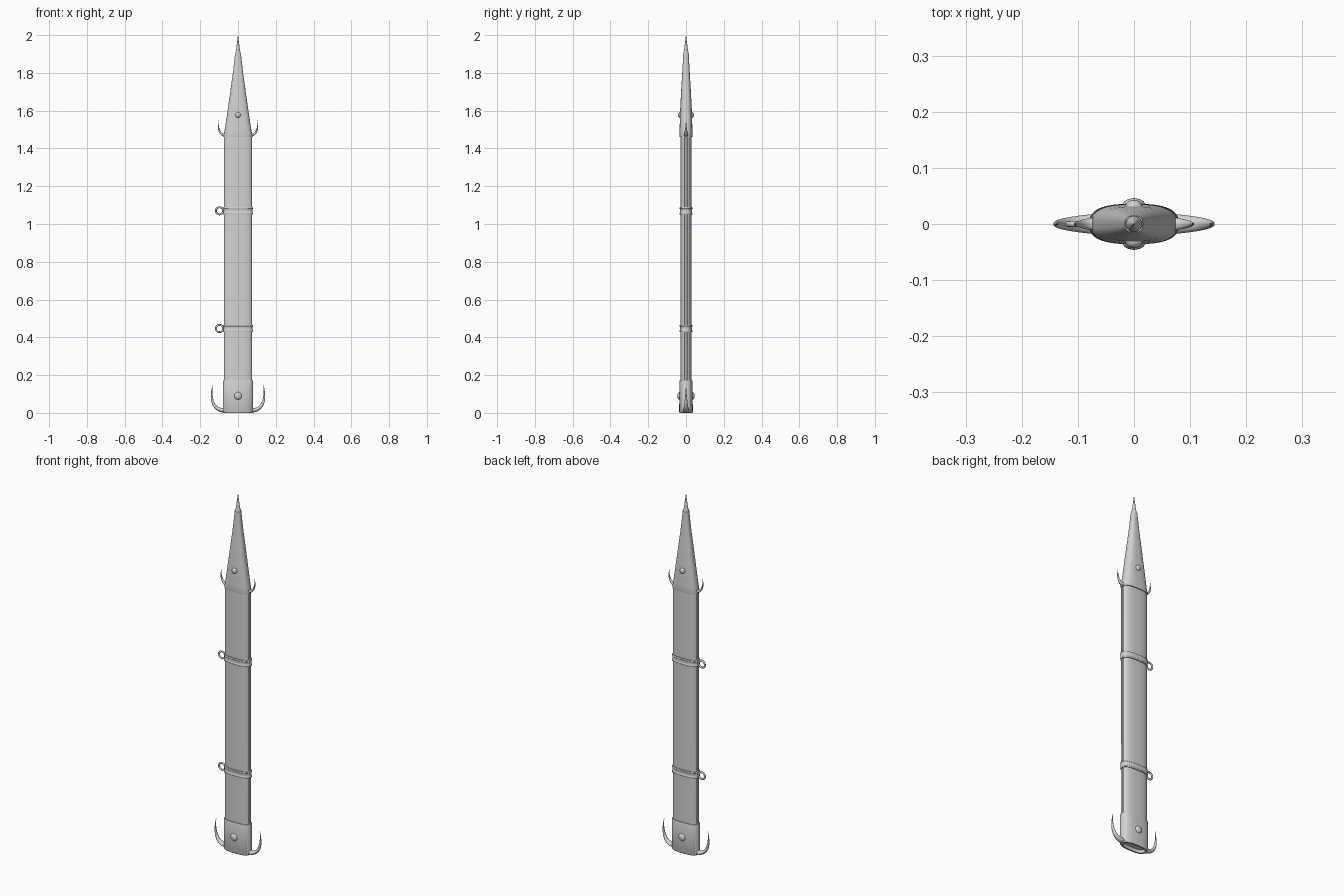
import bpy, bmesh, math
from mathutils import Vector, geometry

cube = bpy.data.objects.get("Cube")
if cube:
    bpy.data.objects.remove(cube, do_unlink=True)

grey = bpy.data.materials.new("light grey metal")
grey.use_nodes = True
colour = (0.65, 0.65, 0.65, 1)
grey.diffuse_color = colour
grey.node_tree.nodes["Principled BSDF"].inputs["Base Color"].default_value = colour


def skin(name, rings):
    """Join closed rings of points into a smooth solid with capped ends."""
    bm = bmesh.new()
    loops = [[bm.verts.new(p) for p in ring] for ring in rings]
    n = len(loops[0])
    for a, b in zip(loops, loops[1:]):
        for i in range(n):
            j = (i + 1) % n
            bm.faces.new((a[i], a[j], b[j], b[i]))
    bm.faces.new(loops[0][::-1])
    bm.faces.new(loops[-1])
    bmesh.ops.recalc_face_normals(bm, faces=bm.faces)
    mesh = bpy.data.meshes.new(name)
    bm.to_mesh(mesh)
    bm.free()
    obj = bpy.data.objects.new(name, mesh)
    bpy.context.collection.objects.link(obj)
    finish(obj)
    return obj


def finish(obj):
    obj.data.materials.clear()
    obj.data.materials.append(grey)
    bpy.ops.object.select_all(action='DESELECT')
    obj.select_set(True)
    bpy.context.view_layer.objects.active = obj
    bpy.ops.object.shade_smooth_by_angle(angle=math.radians(35))


def oval(z, hx, hy, power=2.7, groove=False, segments=64):
    """Rounded oblong cross-section, optionally grooved along both edges."""
    ring = []
    for i in range(segments):
        a = math.tau * i / segments
        c, s = math.cos(a), math.sin(a)
        x = math.copysign(abs(c) ** (2 / power), c) * hx
        y = math.copysign(abs(s) ** (2 / power), s) * hy
        if groove and abs(y) < 0.0075:
            x *= 0.93
        ring.append((x, y, z))
    return ring


def loft(name, sections, **options):
    return skin(name, [oval(*s, **options) for s in sections])


def hook(name, side, path, width, depth):
    """Curved spike, tapering to a point, in the xz plane."""
    pts = geometry.interpolate_bezier(*[Vector((side * x, 0, z)) for x, z in path], 20)
    rings = []
    for i, p in enumerate(pts):
        t = (pts[min(i + 1, 19)] - pts[max(i - 1, 0)]).normalized()
        normal = Vector((t.z, 0, -t.x))
        taper = max(1 - i / 19, 0.03)
        rings.append([p + normal * math.cos(a) * width * taper ** 0.7
                      + Vector((0, math.sin(a) * depth * taper, 0))
                      for a in (math.tau * k / 16 for k in range(16))])
    return skin(name, rings)


# Long sheath body with a seam along each narrow edge
loft("sheath_body", [(0.15, 0.076, 0.029), (1.48, 0.075, 0.029)], groove=True)

# Lower end fitting with a recessed underside
loft("lower_fitting", [(0.015, 0.06, 0.02), (0, 0.066, 0.025), (0, 0.075, 0.033),
                       (0.006, 0.08, 0.036), (0.165, 0.08, 0.035),
                       (0.172, 0.078, 0.033), (0.172, 0.07, 0.025)])

# Tapered upper fitting
loft("upper_fitting", [(1.46, 0.07, 0.025), (1.46, 0.076, 0.034), (1.465, 0.077, 0.035),
                       (1.5, 0.07, 0.034), (1.6, 0.055, 0.031), (1.7, 0.041, 0.026),
                       (1.8, 0.027, 0.02), (1.87, 0.019, 0.016), (1.9, 0.016, 0.015)])

# Fine needle tip
loft("needle_tip", [(1.89, 0.015, 0.015), (1.908, 0.014, 0.014), (1.92, 0.01, 0.01),
                    (1.95, 0.0065, 0.0065), (1.975, 0.003, 0.003), (2, 0.0005, 0.0005)],
     power=2, segments=24)

# Strap bands, each carrying a ring on the right edge
for label, z in (("lower", 0.447), ("upper", 1.07)):
    loft(label + "_band", [(z - 0.019, 0.074, 0.027), (z - 0.019, 0.078, 0.033),
                           (z - 0.012, 0.079, 0.034), (z - 0.009, 0.077, 0.032),
                           (z + 0.009, 0.077, 0.032), (z + 0.012, 0.079, 0.034),
                           (z + 0.019, 0.078, 0.033), (z + 0.019, 0.074, 0.027)])
    bpy.ops.mesh.primitive_torus_add(
        major_radius=0.019, minor_radius=0.005, major_segments=32, minor_segments=12,
        location=(-0.098, 0, z), rotation=(math.pi / 2, 0, 0))
    ring = bpy.context.object
    ring.name = label + "_ring"
    finish(ring)

# Round studs on both broad faces
for label, z, y, r in (("lower", 0.09, 0.034, 0.02), ("upper", 1.577, 0.031, 0.015)):
    for face, sign in (("front", -1), ("back", 1)):
        bpy.ops.mesh.primitive_uv_sphere_add(segments=24, ring_count=12, radius=1,
                                             location=(0, sign * y, z))
        stud = bpy.context.object
        stud.name = f"{label}_{face}_stud"
        stud.scale = (r, 0.012, r)
        finish(stud)

# Upswept hooks on both edges
for label, side in (("left", 1), ("right", -1)):
    hook("lower_hook_" + label, side,
         [(0.07, 0.014), (0.13, 0.01), (0.149, 0.07), (0.135, 0.145)], 0.012, 0.018)
    hook("upper_hook_" + label, side,
         [(0.066, 1.47), (0.09, 1.468), (0.112, 1.5), (0.102, 1.55)], 0.008, 0.013)
